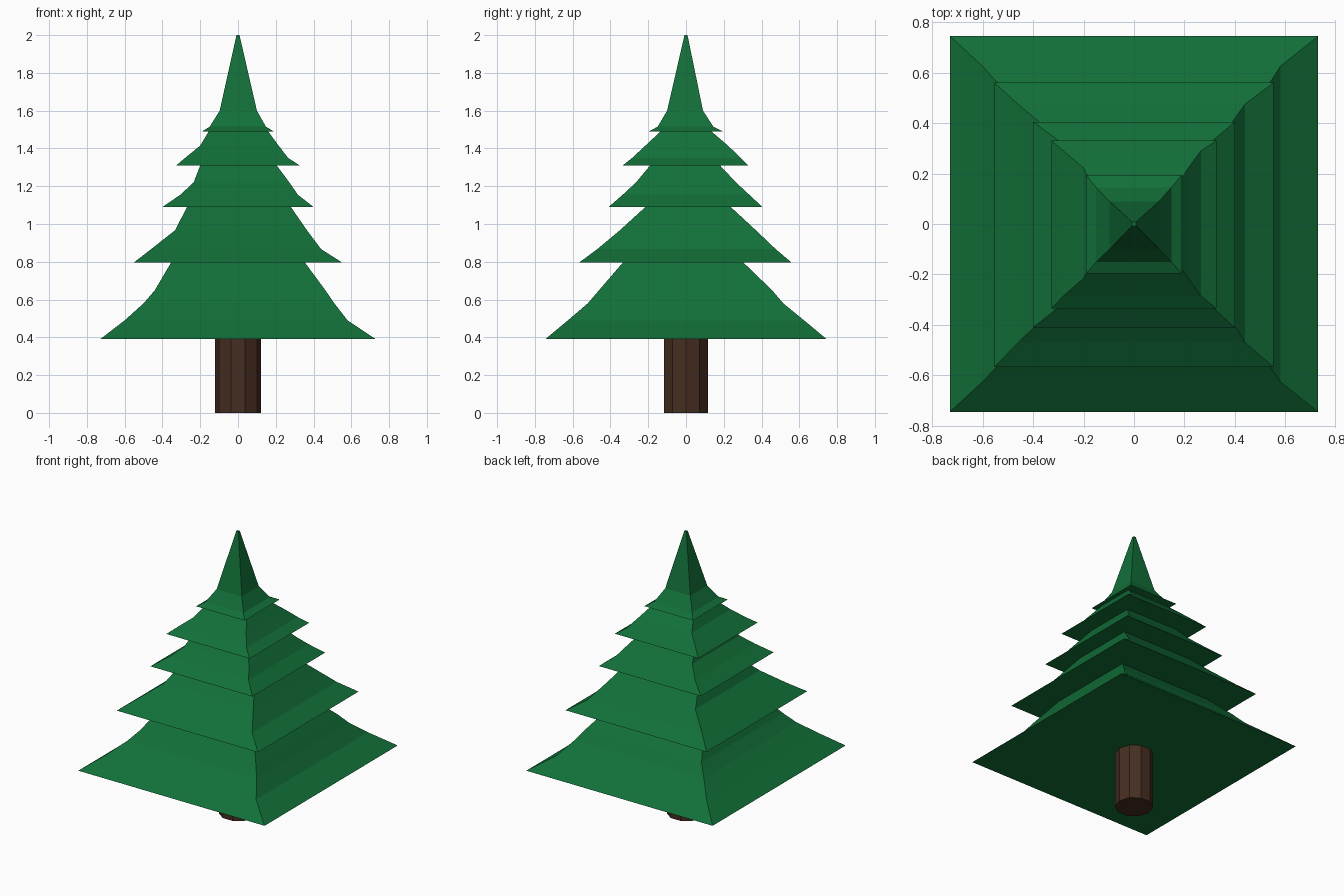
import bpy, bmesh, math


def material(name, color):
    m = bpy.data.materials.new(name)
    m.diffuse_color = (*color, 1)
    return m


def loft(name, rings, mat):
    """Skin a stack of equal-sized point rings and cap both ends."""
    bm = bmesh.new()
    loops = [[bm.verts.new(p) for p in ring] for ring in rings]
    n = len(loops[0])
    for a, b in zip(loops, loops[1:]):
        for i in range(n):
            j = (i + 1) % n
            bm.faces.new((a[i], a[j], b[j], b[i]))
    bm.faces.new(loops[0][::-1])
    bm.faces.new(loops[-1])
    bmesh.ops.recalc_face_normals(bm, faces=bm.faces[:])
    mesh = bpy.data.meshes.new(name)
    bm.to_mesh(mesh)
    bm.free()
    mesh.materials.append(mat)
    ob = bpy.data.objects.new(name, mesh)
    bpy.context.collection.objects.link(ob)
    return ob


green = material("needles_green", (0.006, 0.16, 0.04))
brown = material("bark_brown", (0.06, 0.027, 0.015))

# Foliage tiers, each level: height, then reach to left, right, front, back
levels = [
    # bottom tier
    (0.39, .73, .73, .745, .745), (0.49, .60, .58, .625, .625),
    (0.58, .50, .51, .52, .515), (0.65, .44, .462, .46, .455),
    (0.795, .355, .355, .335, .305),
    # second tier
    (0.795, .553, .553, .567, .56), (0.867, .46, .44, .47, .475),
    (0.967, .333, .365, .35, .37), (1.09, .27, .28, .215, .237),
    # third tier
    (1.09, .40, .40, .41, .405), (1.155, .305, .317, .335, .335),
    (1.22, .235, .272, .265, .265), (1.31, .20, .205, .19, .18),
    # fourth tier
    (1.31, .327, .327, .335, .33), (1.35, .28, .265, .285, .29),
    (1.415, .20, .215, .215, .222), (1.49, .155, .16, .135, .135),
    # tip
    (1.49, .19, .19, .197, .195), (1.515, .15, .148, .15, .145),
    (1.60, .097, .10, .10, .09), (2.0, .008, .008, .008, .008),
]
loft("foliage", [[(-l, -f, z), (r, -f, z), (r, b, z), (-l, b, z)]
                 for z, l, r, f, b in levels], green)

# Ten-sided trunk
R = 0.123
loft("trunk", [[(R * math.cos(math.tau * i / 10), R * math.sin(math.tau * i / 10), z)
                for i in range(10)] for z in (0, 0.4)], brown)
